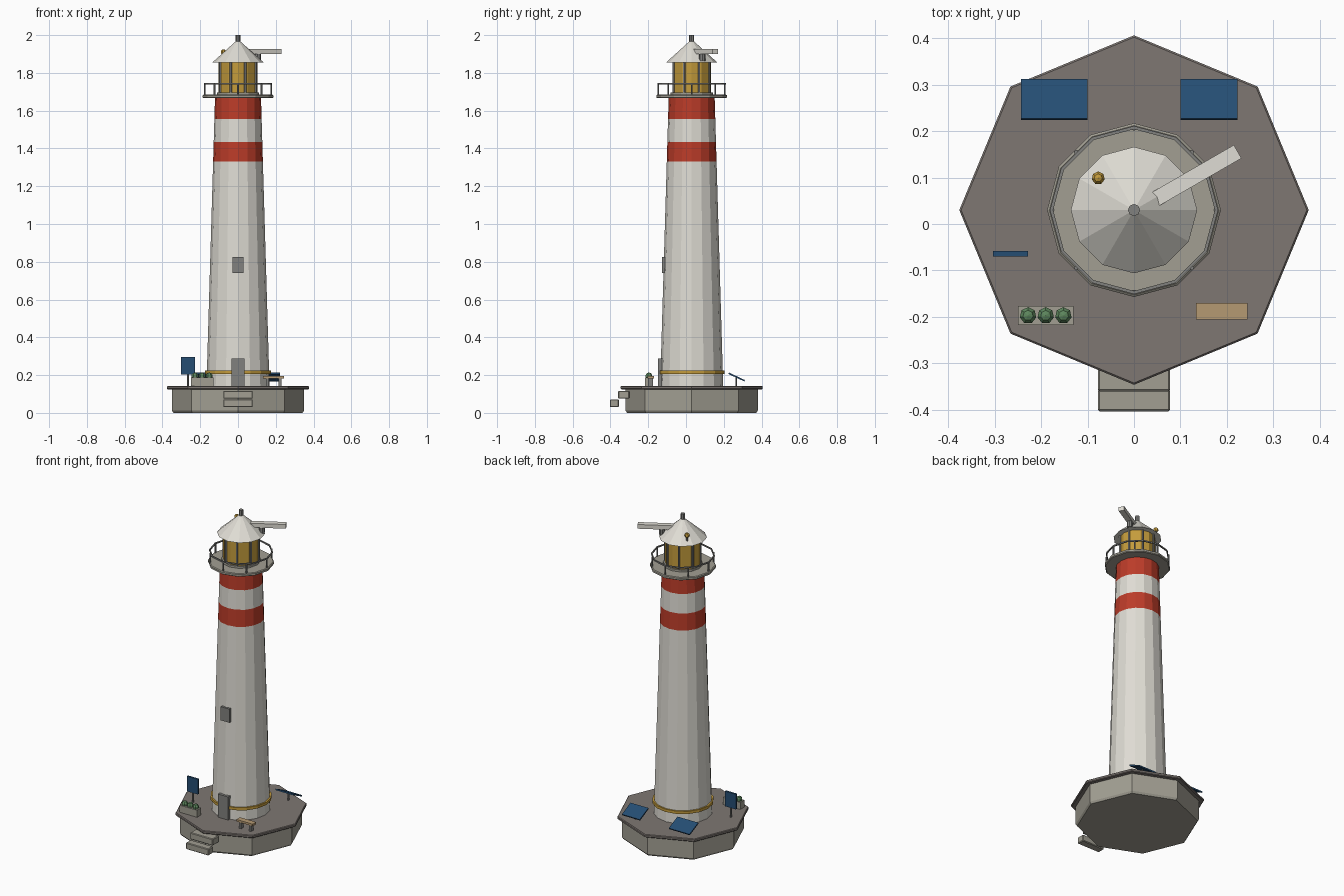
import bpy, bmesh, math
from mathutils import Matrix, Vector

if "Cube" in bpy.data.objects:
    bpy.data.objects.remove(bpy.data.objects["Cube"])

CY = 0.03  # y of the tower axis


def material(name, rgb):
    m = bpy.data.materials.new(name)
    m.diffuse_color = (*rgb, 1)
    m.use_nodes = True
    m.node_tree.nodes["Principled BSDF"].inputs["Base Color"].default_value = m.diffuse_color
    return m


WHITE = material("white_paint", (0.74, 0.72, 0.66))
RED = material("red_paint", (0.50, 0.045, 0.022))
YELLOW = material("amber", (0.55, 0.33, 0.045))
STONE = material("pale_stone", (0.36, 0.345, 0.29))
DECK = material("brown_grey_deck", (0.21, 0.185, 0.17))
METAL = material("grey_metal", (0.22, 0.22, 0.21))
BLUE = material("panel_blue", (0.018, 0.075, 0.17))
GREEN = material("leaf_green", (0.11, 0.24, 0.11))
WOOD = material("tan_wood", (0.46, 0.32, 0.17))


def finish(name, bm, *mats):
    bmesh.ops.recalc_face_normals(bm, faces=bm.faces)
    me = bpy.data.meshes.new(name)
    bm.to_mesh(me)
    bm.free()
    for m in mats:
        me.materials.append(m)
    ob = bpy.data.objects.new(name, me)
    bpy.context.collection.objects.link(ob)
    return ob


def lathe(name, profile, sides, *mats, center=(0, CY), closed=False, turn=0, rule=None):
    """Revolve (radius, z) points; open profiles are capped, closed ones make rings."""
    bm = bmesh.new()
    rings = []
    for r, z in profile:
        rings.append([bm.verts.new((center[0] + r * math.cos(turn + 2 * math.pi * i / sides),
                                    center[1] + r * math.sin(turn + 2 * math.pi * i / sides), z))
                      for i in range(sides)])
    pairs = list(zip(rings, rings[1:])) + ([(rings[-1], rings[0])] if closed else [])
    for a, b in pairs:
        for i in range(sides):
            j = (i + 1) % sides
            bm.faces.new((a[i], a[j], b[j], b[i]))
    if not closed:
        bm.faces.new(rings[0])
        bm.faces.new(rings[-1])
    if rule:
        for f in bm.faces:
            f.material_index = rule(f.calc_center_median())
    return finish(name, bm, *mats)


def box(name, x, y, z, mat, bevel=0.0):
    """Box from (min, max) ranges."""
    bm = bmesh.new()
    size = [b - a for a, b in (x, y, z)]
    mid = [(a + b) / 2 for a, b in (x, y, z)]
    bmesh.ops.create_cube(bm, size=1, matrix=Matrix.Translation(mid) @ Matrix.Diagonal((*size, 1)))
    if bevel:
        bmesh.ops.bevel(bm, geom=bm.edges[:], offset=bevel, segments=1, affect='EDGES')
    return finish(name, bm, mat)


def turned_box(name, center, size, angle, axis, mat):
    bm = bmesh.new()
    bmesh.ops.create_cube(bm, size=1, matrix=Matrix.Translation(center)
                          @ Matrix.Rotation(angle, 4, axis) @ Matrix.Diagonal((*size, 1)))
    return finish(name, bm, mat)


def post(name, x, y, z0, z1, r, mat, sides=6):
    return lathe(name, [(r, z0), (r, z1)], sides, mat, center=(x, y))


def ball(name, center, r, mat, stretch=1.0):
    bm = bmesh.new()
    bmesh.ops.create_uvsphere(bm, u_segments=7, v_segments=5, radius=r,
                              matrix=Matrix.Translation(center) @ Matrix.Diagonal((1, 1, stretch, 1)))
    return finish(name, bm, mat)


# Octagonal base and its overhanging deck
lathe("base", [(0.342, 0), (0.35, 0.012), (0.35, 0.128)], 8, STONE)
lathe("base_deck", [(0.372, 0.125), (0.376, 0.129), (0.376, 0.139), (0.372, 0.143)], 8, DECK)

# Entrance steps
box("upper_step", (-0.078, 0.078), (-0.36, -0.30), (0.075, 0.117), STONE, 0.004)
box("lower_step", (-0.078, 0.078), (-0.403, -0.355), (0.03, 0.071), STONE, 0.004)

# Tapered tower with red bands chosen by height
levels = (0.14, 1.33, 1.435, 1.555, 1.672)
lathe("tower", [(0.167 - (z - 0.14) * 0.0296, z) for z in levels], 16, WHITE, RED,
      rule=lambda c: int(1.34 < c.z < 1.43 or 1.56 < c.z < 1.67))
lathe("tower_trim_ring", [(0.155, 0.207), (0.174, 0.207), (0.174, 0.224), (0.155, 0.224)],
      16, YELLOW, closed=True)

# Door and window
box("door", (-0.035, 0.035), (-0.147, -0.12), (0.143, 0.287), METAL)
box("window", (-0.03, 0.03), (-0.127, -0.10), (0.74, 0.825), METAL)

# Gallery and railing
lathe("gallery", [(0.182, 1.666), (0.187, 1.67), (0.187, 1.681), (0.182, 1.685)], 12, STONE)
lathe("gallery_rail", [(0.174, 1.738), (0.181, 1.738), (0.181, 1.746), (0.174, 1.746)],
      12, METAL, closed=True)
for i in range(8):
    a = i * math.pi / 4
    post(f"rail_post_{i}", 0.176 * math.cos(a), CY + 0.176 * math.sin(a), 1.68, 1.742, 0.005, METAL)

# Lantern room with glazing bars
lathe("lantern_plinth", [(0.112, 1.683), (0.112, 1.697)], 12, STONE)
lathe("lantern_glass", [(0.102, 1.69), (0.102, 1.858)], 12, YELLOW)
for i in range(8):
    a = (i + 0.5) * math.pi / 4
    post(f"glazing_bar_{i}", 0.102 * math.cos(a), CY + 0.102 * math.sin(a), 1.69, 1.858, 0.007, METAL)

# Roof, finial and roof lamp
lathe("roof", [(0.136, 1.855), (0.012, 1.967)], 12, WHITE)
post("finial", 0, CY, 1.95, 2.0, 0.013, METAL, 8)
post("roof_lamp_stem", -0.077, 0.099, 1.875, 1.905, 0.007, METAL)
ball("roof_lamp", (-0.077, 0.099, 1.91), 0.015, YELLOW)

# Radar bar on its pedestal
post("radar_pedestal", 0.104, 0.087, 1.863, 1.903, 0.017, METAL, 8)
turned_box("radar_bar", (0.104, 0.087, 1.913), (0.275, 0.033, 0.026), math.radians(30), 'Z', WHITE)

# Tilted solar panels at the back, upright one at the left
for side, x0, x1 in (("left", -0.243, -0.10), ("right", 0.10, 0.223)):
    xm = (x0 + x1) / 2
    turned_box(f"solar_panel_{side}", (xm, 0.268, 0.19), (x1 - x0, 0.094, 0.008),
               math.radians(-25), 'X', BLUE)
    post(f"solar_post_{side}", xm, 0.266, 0.14, 0.19, 0.005, METAL)
box("upright_panel", (-0.303, -0.228), (-0.07, -0.058), (0.203, 0.297), BLUE)
post("upright_panel_post", -0.265, -0.064, 0.14, 0.21, 0.005, METAL)

# Planter with three bushes
box("planter", (-0.25, -0.13), (-0.217, -0.177), (0.143, 0.187), STONE)
for i in range(3):
    ball(f"bush_{i}", (-0.228 + 0.038 * i, -0.197, 0.195), 0.019, GREEN)

# Bench
box("bench_seat", (0.133, 0.244), (-0.205, -0.17), (0.183, 0.196), WOOD)
for i, x in enumerate((0.155, 0.222)):
    box(f"bench_leg_{i}", (x - 0.007, x + 0.007), (-0.2, -0.175), (0.142, 0.185), METAL)
